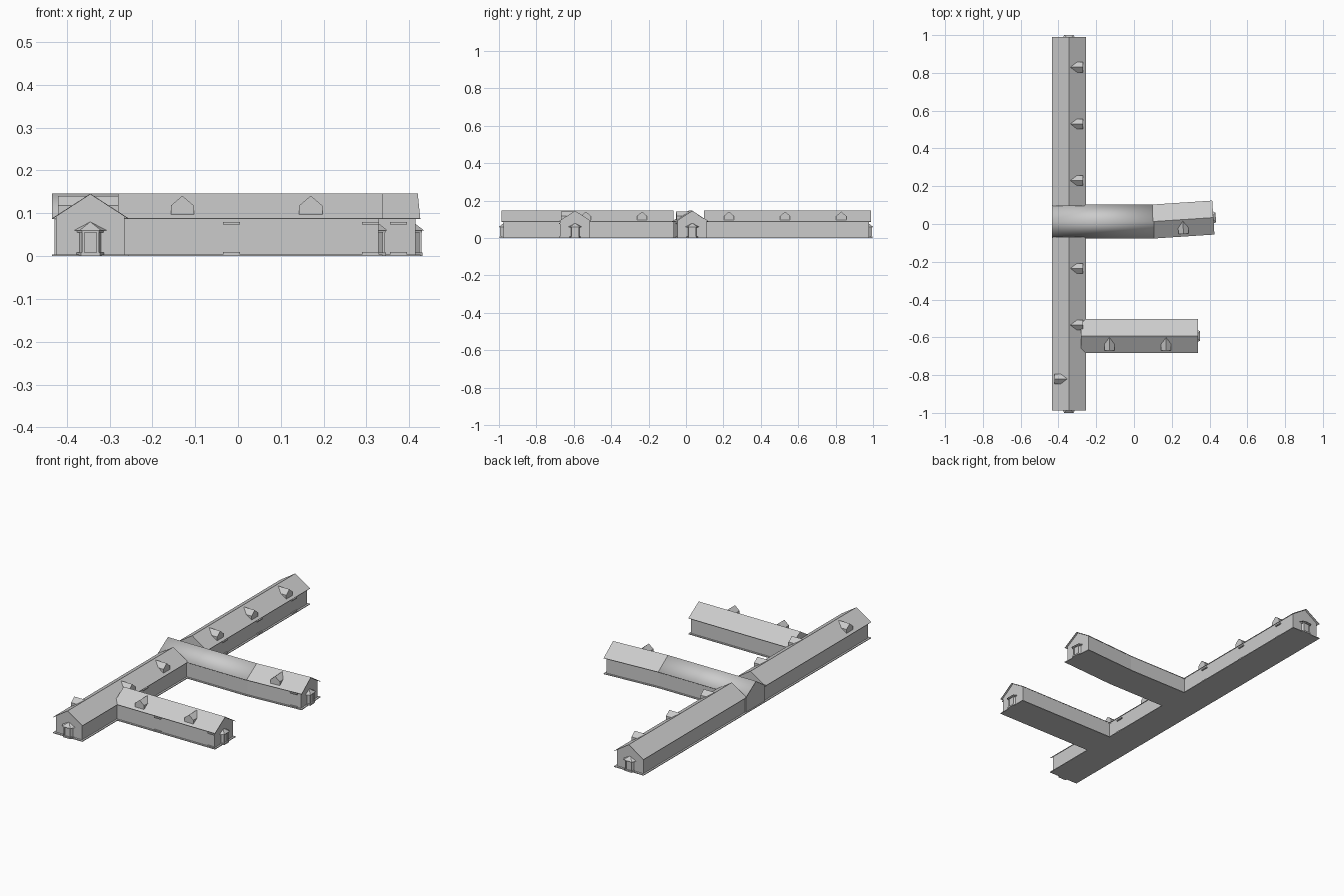
import bpy, math
from mathutils import Matrix, Vector

if "Cube" in bpy.data.objects:
    bpy.data.objects.remove(bpy.data.objects["Cube"])

HALF_ROOF, HALF_WALL = 0.09, 0.08
EAVE, RIDGE, BASE = 0.088, 0.146, 0.004
SLOPE = (RIDGE - EAVE) / HALF_ROOF


def mesh(name, verts, faces, frame, smooth=False):
    me = bpy.data.meshes.new(name)
    me.from_pydata([frame @ Vector(v) for v in verts], [], faces)
    me.validate()
    me.polygons.foreach_set("use_smooth", [smooth] * len(me.polygons))
    ob = bpy.data.objects.new(name, me)
    bpy.context.collection.objects.link(ob)
    return ob


def box(name, x0, x1, y0, y1, z0, z1, frame):
    v = [(x, y, z) for z in (z0, z1) for x, y in ((x0, y0), (x1, y0), (x1, y1), (x0, y1))]
    f = [(3, 2, 1, 0), (4, 5, 6, 7), (0, 1, 5, 4), (1, 2, 6, 5), (2, 3, 7, 6), (3, 0, 4, 7)]
    return mesh(name, v, f, frame)


def axis_frame(a, b):
    # local x runs along the wing, local y across it
    d = Vector(b) - Vector(a)
    m = Matrix.Translation((a[0], a[1], 0)) @ Matrix.Rotation(math.atan2(d.y, d.x), 4, 'Z')
    return m, d.length


def wing(name, a, b, inset0=0.0, inset1=0.0, smooth=False):
    m, n = axis_frame(a, b)
    # foundation slab
    box(name + "_slab", 0, n, -HALF_ROOF, HALF_ROOF, 0, BASE, m)
    # gabled wall body
    w, top = HALF_WALL, RIDGE - 0.002
    prof = [(-w, BASE), (w, BASE), (w, top - SLOPE * w), (0, top), (-w, top - SLOPE * w)]
    v = [(x, y, z) for x in (inset0, n - inset1) for y, z in prof]
    f = [(4, 3, 2, 1, 0), (5, 6, 7, 8, 9)]
    f += [(i, (i + 1) % 5, (i + 1) % 5 + 5, i + 5) for i in range(5)]
    mesh(name + "_walls", v, f, m)
    # overhanging roof sheet
    v = [(x, y, z) for x in (0, n) for y, z in ((-HALF_ROOF, EAVE), (0, RIDGE), (HALF_ROOF, EAVE))]
    roof = mesh(name + "_roof", v, [(0, 3, 4, 1), (1, 4, 5, 2)], m, smooth)
    s = roof.modifiers.new("thickness", 'SOLIDIFY')
    s.thickness, s.offset = 0.002, -1
    return m, n


def dormer(m, t, side=-1):
    # small gabled dormer whose back edges lie on the roof slope
    hw, front, low, peak = 0.027, 0.076, 0.118, 0.141
    on_roof = lambda z: (RIDGE - z) / SLOPE
    z0 = RIDGE - SLOPE * front - 0.001
    v = [(-hw, front, z0), (hw, front, z0), (hw, front, low), (0, front, peak), (-hw, front, low),
         (hw, on_roof(low), low), (0, on_roof(peak), peak), (-hw, on_roof(low), low)]
    f = [(0, 1, 2, 3, 4), (1, 5, 2), (0, 4, 7), (2, 5, 6, 3), (3, 6, 7, 4)]
    if side > 0:
        f = [tuple(reversed(p)) for p in f]
    mesh("dormer", v, f, m @ Matrix.Translation((t, 0, 0)) @ Matrix.Diagonal((1, side, 1, 1)))


def entrance(m):
    # three-sided bay with posts, lintel and hipped cap; local x points outward
    def ring(hw, front, d, z):
        return [(0, -hw, z), (d, -front, z), (d, front, z), (0, hw, z)]
    sides = [(0, 1, 5, 4), (1, 2, 6, 5), (2, 3, 7, 6), (3, 2, 1, 0), (4, 5, 6, 7)]
    mesh("bay_walls", ring(0.025, 0.015, 0.015, BASE) + ring(0.025, 0.015, 0.015, 0.064), sides, m)
    mesh("bay_step", ring(0.032, 0.022, 0.022, 0) + ring(0.032, 0.022, 0.022, 0.008), sides, m)
    mesh("bay_lintel", ring(0.031, 0.02, 0.021, 0.055) + ring(0.031, 0.02, 0.021, 0.061), sides, m)
    mesh("bay_cap", ring(0.038, 0.025, 0.025, 0.06) + [(0, 0, 0.08)],
         [(0, 1, 4), (1, 2, 4), (2, 3, 4), (3, 2, 1, 0)], m)
    for y in (-0.017, 0.017):
        box("bay_post", 0.014, 0.019, y - 0.003, y + 0.003, BASE, 0.06, m)


def side_opening(m, t, side=-1):
    # shallow lintel and sill on a long wall
    f = m @ Matrix.Translation((t, 0, 0)) @ Matrix.Rotation(math.pi if side < 0 else 0, 4, 'Z')
    for z0, z1 in ((0.074, 0.08), (0.004, 0.009)):
        box("opening_trim", -0.02, 0.02, HALF_WALL - 0.003, HALF_WALL + 0.007, z0, z1, f)


def end_entrance(m, t, flip=False):
    entrance(m @ Matrix.Translation((t, 0, 0)) @ Matrix.Rotation(math.pi if flip else 0, 4, 'Z'))


# long main wing in two halves
X = -0.345
south, n = wing("main_south", (X, -0.987), (X, -0.068), inset0=0.012)
end_entrance(south, 0.012, True)
for y, side in ((-0.235, -1), (-0.535, -1), (-0.82, 1)):
    dormer(south, y + 0.987, side)
side_opening(south, -0.43 + 0.987)

north, n = wing("main_north", (X, 0.095), (X, 0.99), inset1=0.012)
end_entrance(north, n - 0.015)
for y in (0.23, 0.53, 0.83):
    dormer(north, y - 0.095)
    side_opening(north, y + 0.03 - 0.095)

# middle wing: straight crossing part and bent end
wing("middle_straight", (-0.435, 0.013), (0.105, 0.013), inset0=0.006, smooth=True)
bent, n = wing("middle_bent", (0.1, 0.013), (0.42, 0.034), inset1=0.01)
end_entrance(bent, n - 0.012)
dormer(bent, 0.158)
side_opening(bent, 0.27)

# lower side wing
lower, n = wing("lower_wing", (-0.28, -0.593), (0.338, -0.593), inset1=0.01)
end_entrance(lower, n - 0.014)
for x in (-0.13, 0.17):
    dormer(lower, x + 0.28)
side_opening(lower, -0.015 + 0.28)
side_opening(lower, 0.31 + 0.28)
